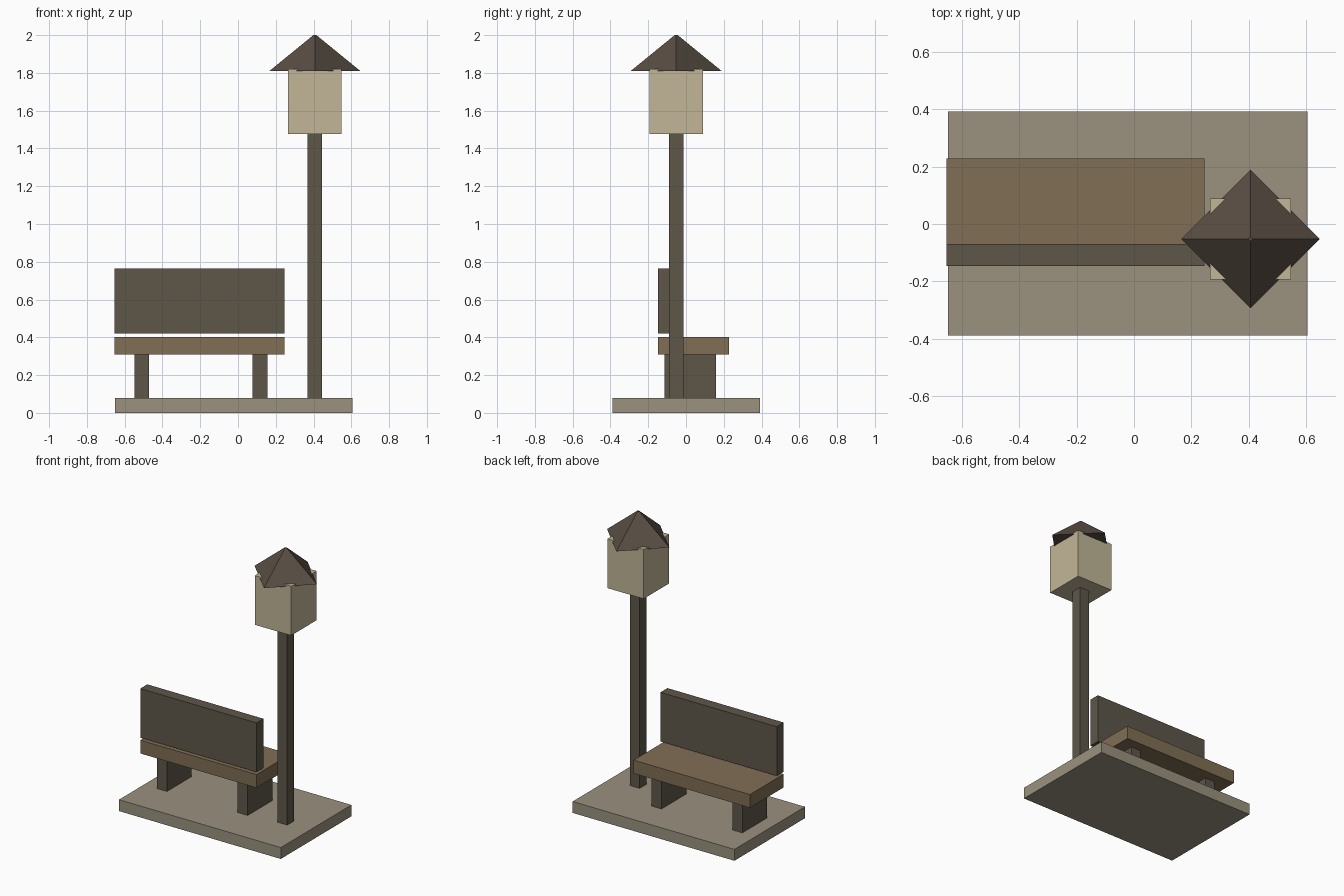
import bpy
import bmesh
import math
from mathutils import Matrix, Vector

cube = bpy.data.objects.get("Cube")
if cube:
    bpy.data.objects.remove(cube, do_unlink=True)


def material(name, srgb):
    linear = [((c / 255 + 0.055) / 1.055) ** 2.4 for c in srgb] + [1.0]
    mat = bpy.data.materials.new(name)
    mat.use_nodes = True
    mat.diffuse_color = linear
    bsdf = mat.node_tree.nodes["Principled BSDF"]
    bsdf.inputs["Base Color"].default_value = linear
    bsdf.inputs["Roughness"].default_value = 0.9
    return mat


stone = material("pale stone", (155, 146, 127))
wood = material("seat wood", (128, 110, 84))
dark = material("dark timber", (94, 86, 73))
cream = material("lantern cream", (193, 182, 151))
roofing = material("roof brown", (88, 77, 67))


def finish(name, bm, mat):
    mesh = bpy.data.meshes.new(name)
    bm.to_mesh(mesh)
    bm.free()
    mesh.materials.append(mat)
    obj = bpy.data.objects.new(name, mesh)
    bpy.context.collection.objects.link(obj)
    return obj


def box(name, x, y, z, mat):
    """Box spanning the given (low, high) ranges."""
    low, high = (Vector(p) for p in zip(x, y, z))
    bm = bmesh.new()
    bmesh.ops.create_cube(bm, size=1)
    bmesh.ops.scale(bm, vec=high - low, verts=bm.verts)
    bmesh.ops.translate(bm, vec=(low + high) / 2, verts=bm.verts)
    return finish(name, bm, mat)


# Ground slab
box("base_slab", (-0.65, 0.605), (-0.39, 0.392), (0, 0.08), stone)

# Bench
bench_x = (-0.655, 0.247)
box("bench_seat", bench_x, (-0.147, 0.228), (0.31, 0.403), wood)
box("bench_back", bench_x, (-0.147, -0.07), (0.42, 0.765), dark)
for side, x in (("right", -0.51), ("left", 0.117)):
    box("bench_leg_" + side, (x - 0.039, x + 0.039), (-0.115, 0.16), (0.001, 0.31), dark)

# Lamp post and lantern, sharing one vertical axis
lamp = Vector((0.407, -0.052))


def lamp_box(name, half, z, mat):
    box(name, (lamp.x - half, lamp.x + half), (lamp.y - half, lamp.y + half), z, mat)


lamp_box("lamp_post", 0.038, (0.001, 1.478), dark)
lamp_box("lantern", 0.141, (1.476, 1.821), cream)

# Four-sided roof with its corners turned to the lantern's faces
bm = bmesh.new()
bmesh.ops.create_cone(bm, cap_ends=True, segments=4, radius1=0.242, radius2=0.008, depth=0.191)
corner = bm.verts[:][0].co
bmesh.ops.rotate(bm, verts=bm.verts, matrix=Matrix.Rotation(-math.atan2(corner.y, corner.x), 3, "Z"))
bmesh.ops.translate(bm, verts=bm.verts, vec=(lamp.x, lamp.y, 1.9045))
finish("lantern_roof", bm, roofing)
